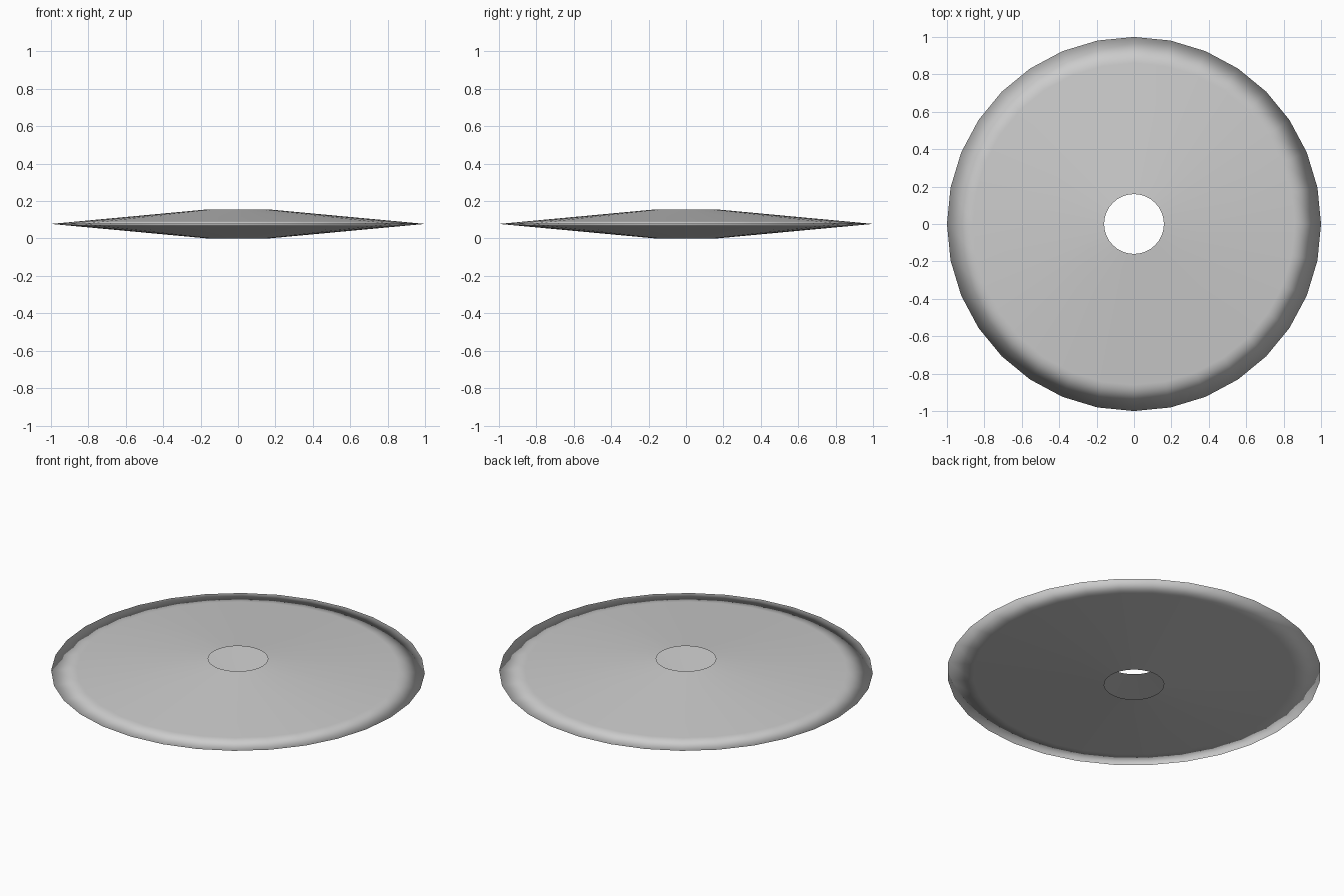
import bpy, bmesh
from math import cos, sin, tau

if "Cube" in bpy.data.objects:
    bpy.data.objects.remove(bpy.data.objects["Cube"])

SIDES = 32

# Half-section from the lower hole edge, round the rim, to the upper hole edge
profile = [(0.16, 0.0), (0.86, 0.065), (1.0, 0.078), (0.86, 0.091), (0.16, 0.156)]

# Lathe the open shell; the centre hole has no inner wall
bm = bmesh.new()
rings = [[bm.verts.new((r * cos(tau * i / SIDES), r * sin(tau * i / SIDES), z))
          for i in range(SIDES)] for r, z in profile]
for low, high in zip(rings, rings[1:]):
    for i in range(SIDES):
        j = (i + 1) % SIDES
        face = bm.faces.new((low[i], low[j], high[j], high[i]))
        face.smooth = True

mesh = bpy.data.meshes.new("cymbal_disc")
bm.to_mesh(mesh)
bm.free()
disc = bpy.data.objects.new("tapered_disc", mesh)
bpy.context.collection.objects.link(disc)
